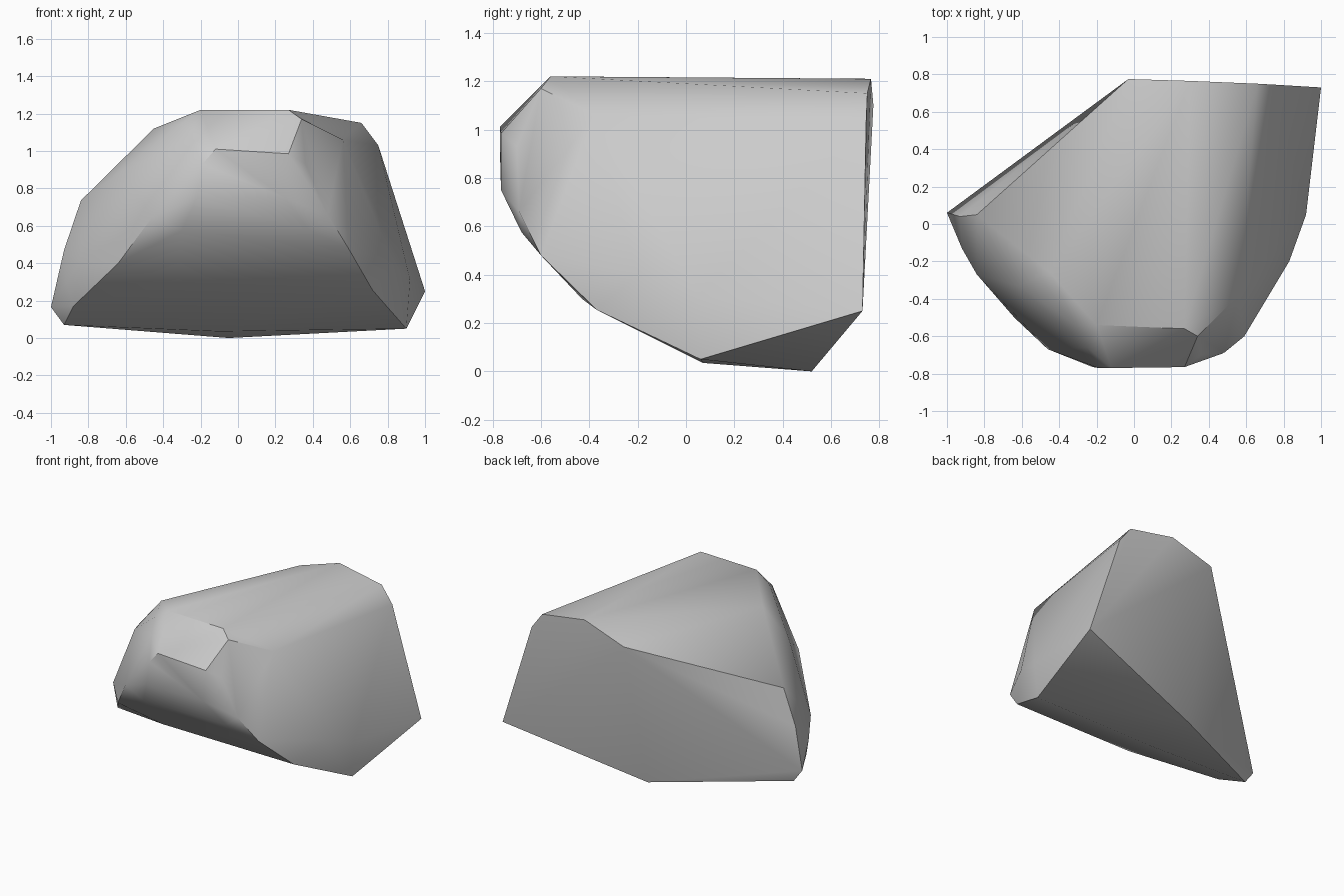
import bpy
import bmesh

default_cube = bpy.data.objects.get("Cube")
if default_cube:
    bpy.data.objects.remove(default_cube, do_unlink=True)


def make_material(name, colour):
    material = bpy.data.materials.new(name)
    material.use_nodes = True
    material.diffuse_color = colour
    material.node_tree.nodes["Principled BSDF"].inputs["Base Color"].default_value = colour
    return material


def hull_object(name, outlines, material, crease_angle):
    """Wrap a convex skin around the given corner outlines."""
    bm = bmesh.new()
    corners = [bm.verts.new(point) for outline in outlines for point in outline]
    result = bmesh.ops.convex_hull(bm, input=corners)
    unused = set(result["geom_interior"]) | set(result["geom_unused"])
    loose = [item for item in unused if isinstance(item, bmesh.types.BMVert)]
    bmesh.ops.delete(bm, geom=loose, context="VERTS")
    bmesh.ops.recalc_face_normals(bm, faces=bm.faces)
    mesh = bpy.data.meshes.new(name)
    bm.to_mesh(mesh)
    bm.free()
    mesh.materials.append(material)
    obj = bpy.data.objects.new(name, mesh)
    bpy.context.collection.objects.link(obj)
    bpy.ops.object.select_all(action="DESELECT")
    obj.select_set(True)
    bpy.context.view_layer.objects.active = obj
    bpy.ops.object.shade_smooth_by_angle(angle=crease_angle)
    return obj


# Broken back face, from the left top corner round to the foot
back_face = [(-.03, .775, 1.1), (.3, .765, 1.21), (.66, .75, 1.15),
             (.75, .745, 1.03), (1, .73, .25), (-.05, .52, 0)]

# Top rim and the rounded shoulders on both sides
top_rim = [(-.2, -.54, 1.22), (.27, -.56, 1.22), (.34, -.6, 1.17),
           (-.31, -.54, 1.14), (-.25, -.66, 1.07), (-.45, -.26, 1.12),
           (-.62, -.33, .89), (.56, -.38, 1.06)]

# Blunt nose at the front
nose = [(-.12, -.77, 1.01), (.27, -.765, .985), (-.19, -.77, .93),
        (-.22, -.765, .75), (.25, -.765, .75), (.36, -.7, .93),
        (-.3, -.68, .575), (.38, -.68, .575)]

# Narrow edge on the -x side
thin_edge = [(-.84, .05, .735), (-.93, .04, .47), (-1, .06, .165),
             (-.93, .06, .07), (-.84, -.27, .41), (-.92, -.13, .3)]

# Sharp lower edges that border the sloping underside
lower_edges = [(-.46, -.67, .645), (-.64, -.5, .4), (-.88, -.16, .17),
               (-.32, -.43, .3), (.48, -.69, .66), (.59, -.6, .48),
               (.72, -.37, .255), (.83, -.2, .4), (.92, .05, .31),
               (.9, .06, .05), (-.1, .07, .035)]

stone = make_material("stone grey", (.6, .6, .6, 1))
hull_object("rock", [back_face, top_rim, nose, thin_edge, lower_edges], stone, .65)
